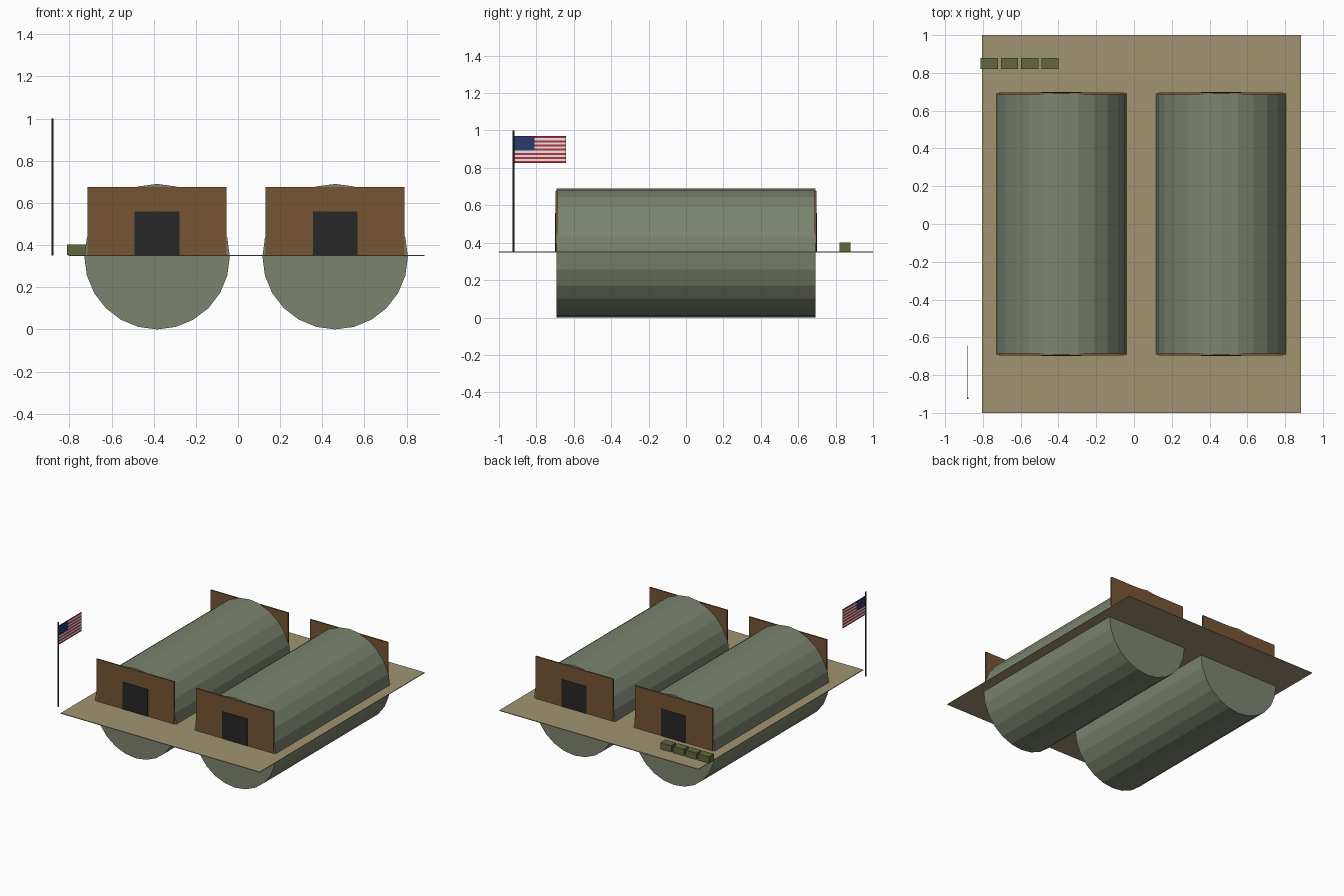
import bpy
import bmesh
import math
from mathutils import Matrix, Vector

if "Cube" in bpy.data.objects:
    bpy.data.objects.remove(bpy.data.objects["Cube"], do_unlink=True)


def material(name, r, g, b):
    mat = bpy.data.materials.new(name)
    mat.use_nodes = True
    mat.diffuse_color = (r, g, b, 1)
    bsdf = next(n for n in mat.node_tree.nodes if n.type == "BSDF_PRINCIPLED")
    bsdf.inputs["Base Color"].default_value = (r, g, b, 1)
    bsdf.inputs["Roughness"].default_value = 0.9
    return mat


SAGE = material("sage green", 0.20, 0.23, 0.16)
TAN = material("dusty tan", 0.35, 0.295, 0.165)
BROWN = material("wood brown", 0.18, 0.09, 0.035)
BLACK = material("door black", 0.02, 0.02, 0.02)
OLIVE = material("crate olive", 0.12, 0.14, 0.05)
GREY = material("pole grey", 0.05, 0.05, 0.05)
RED = material("flag red", 0.45, 0.03, 0.045)
WHITE = material("flag white", 0.80, 0.80, 0.80)
BLUE = material("flag blue", 0.025, 0.04, 0.16)


def finish(name, bm, *mats):
    mesh = bpy.data.meshes.new(name)
    bm.to_mesh(mesh)
    bm.free()
    for mat in mats:
        mesh.materials.append(mat)
    obj = bpy.data.objects.new(name, mesh)
    bpy.context.collection.objects.link(obj)
    return obj


def box(name, low, high, mat):
    low, high = Vector(low), Vector(high)
    bm = bmesh.new()
    bmesh.ops.create_cube(bm, size=1)
    bmesh.ops.scale(bm, vec=high - low, verts=bm.verts)
    bmesh.ops.translate(bm, vec=(low + high) / 2, verts=bm.verts)
    return finish(name, bm, mat)


def cylinder(name, centre, radius, length, sides, mat, turn=0.0):
    bm = bmesh.new()
    place = Matrix.Translation(centre) @ Matrix.Rotation(turn, 4, "X")
    bmesh.ops.create_cone(bm, cap_ends=True, segments=sides, radius1=radius,
                          radius2=radius, depth=length, matrix=place)
    return finish(name, bm, mat)


GROUND = 0.352
RADIUS = 0.345

# Ground sheet
box("ground", (-0.805, -1, GROUND - 0.005), (0.885, 1, GROUND), TAN)

# Two round huts, each with a wall and a door at both ends
for side, x in (("right", -0.384), ("left", 0.461)):
    cylinder(f"{side}_hut_shell", (x, 0, RADIUS), RADIUS, 1.384, 24, SAGE,
             math.pi / 2)
    for end, s in (("front", -1), ("back", 1)):
        ys = sorted((s * 0.686, s * 0.697))
        box(f"{side}_hut_{end}_wall", (x - 0.33, ys[0], GROUND),
            (x + 0.33, ys[1], 0.676), BROWN)
        ys = sorted((s * 0.695, s * 0.7))
        box(f"{side}_hut_{end}_door", (x - 0.106, ys[0], GROUND),
            (x + 0.106, ys[1], 0.56), BLACK)

# Row of crates
for i in range(4):
    x = -0.812 + i * 0.107
    box(f"crate_{i + 1}", (x, 0.82, GROUND), (x + 0.092, 0.88, 0.402), OLIVE)

# Flagpole
POLE_X, POLE_Y = -0.88, -0.922
cylinder("flagpole", (POLE_X, POLE_Y, 0.675), 0.005, 0.65, 8, GREY)

# Striped flag with a plain canton beside the pole
bm = bmesh.new()
columns = (POLE_Y, POLE_Y + 0.113, POLE_Y + 0.28)
STRIPES = 13
bottom, height = 0.825, 0.145
grid = [[bm.verts.new((POLE_X, y, bottom + height * row / STRIPES))
         for y in columns] for row in range(STRIPES + 1)]
for row in range(STRIPES):
    for col in range(2):
        face = bm.faces.new((grid[row][col], grid[row][col + 1],
                             grid[row + 1][col + 1], grid[row + 1][col]))
        in_canton = col == 0 and row >= 6
        face.material_index = 2 if in_canton else row % 2
flag = finish("flag", bm, RED, WHITE, BLUE)
thick = flag.modifiers.new("thickness", "SOLIDIFY")
thick.thickness = 0.003
thick.offset = 0
